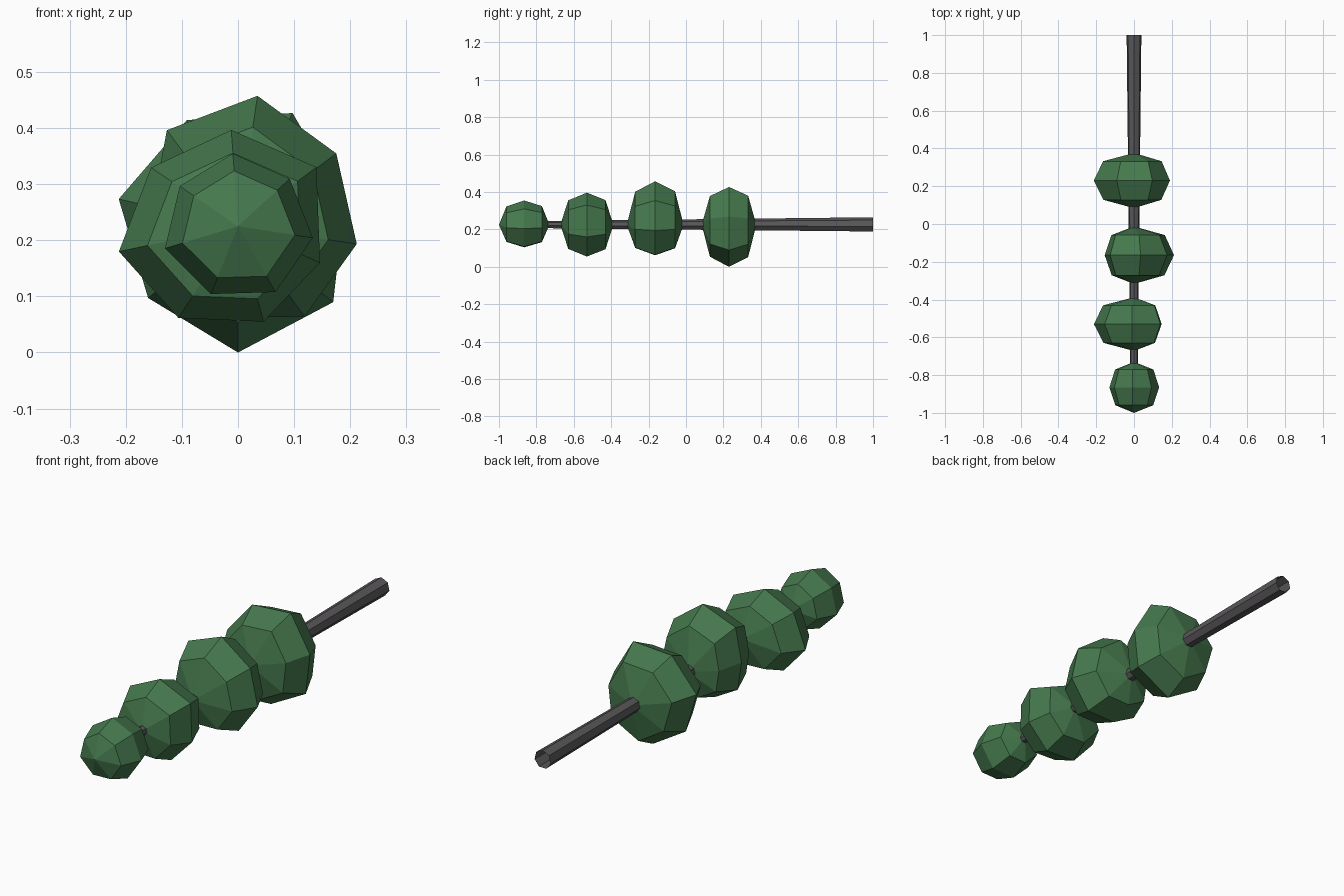
import bpy, bmesh
from math import cos, sin, radians

if "Cube" in bpy.data.objects:
    bpy.data.objects.remove(bpy.data.objects["Cube"])

AXIS_Z = 0.225


def material(name, rgb):
    m = bpy.data.materials.new(name)
    m.diffuse_color = (*rgb, 1)
    m.use_nodes = True
    m.node_tree.nodes["Principled BSDF"].inputs["Base Color"].default_value = m.diffuse_color
    return m


def finish(name, bm, mat):
    bmesh.ops.recalc_face_normals(bm, faces=bm.faces)
    me = bpy.data.meshes.new(name)
    bm.to_mesh(me)
    bm.free()
    me.materials.append(mat)
    bpy.context.collection.objects.link(bpy.data.objects.new(name, me))


def ring(bm, y, polar, scale=1.0):
    return [bm.verts.new((r * scale * cos(radians(a)), y,
                          AXIS_Z + r * scale * sin(radians(a)))) for a, r in polar]


def bridge(bm, a, b):
    n = len(a)
    for i in range(n):
        j = (i + 1) % n
        bm.faces.new((a[i], a[j], b[j], b[i]))


def even(start, radii):
    return [(start - 360 * i / len(radii), r) for i, r in enumerate(radii)]


green = material("leaf_green", (0.06, 0.19, 0.075))
grey = material("stem_grey", (0.1, 0.095, 0.1))

# Tapered open stem along y
bm = bmesh.new()
bridge(bm, ring(bm, 1.0, even(90, [0.04] * 7)), ring(bm, -0.87, even(90, [0.019] * 7)))
finish("stem", bm, grey)

# Lumpy foliage: centre y, half length, uneven equator (angle, radius)
clumps = [
    (-0.865, 0.135, even(94, [0.13, 0.125, 0.135, 0.135, 0.13, 0.136, 0.126])),
    (-0.53, 0.142, [(94, 0.172), (37, 0.175), (-24, 0.16), (-75, 0.176),
                    (-123, 0.195), (-168, 0.217), (-214, 0.187)]),
    (-0.165, 0.152, even(81.5, [0.235, 0.218, 0.214, 0.2, 0.165, 0.17, 0.157, 0.213])),
    (0.23, 0.146, even(-90, [0.225, 0.205, 0.218, 0.21, 0.224, 0.195, 0.217])),
]
for k, (cy, h, polar) in enumerate(clumps, 1):
    bm = bmesh.new()
    rings = [ring(bm, cy + h * t, polar, s) for t, s in ((-0.7, 0.76), (0, 1), (0.7, 0.77))]
    bridge(bm, rings[0], rings[1])
    bridge(bm, rings[1], rings[2])
    for loop, y in ((rings[0], cy - h), (rings[2], cy + h)):
        tip = bm.verts.new((0, y, AXIS_Z))
        for i in range(len(loop)):
            bm.faces.new((loop[i], loop[(i + 1) % len(loop)], tip))
    finish(f"foliage_clump_{k}", bm, green)
